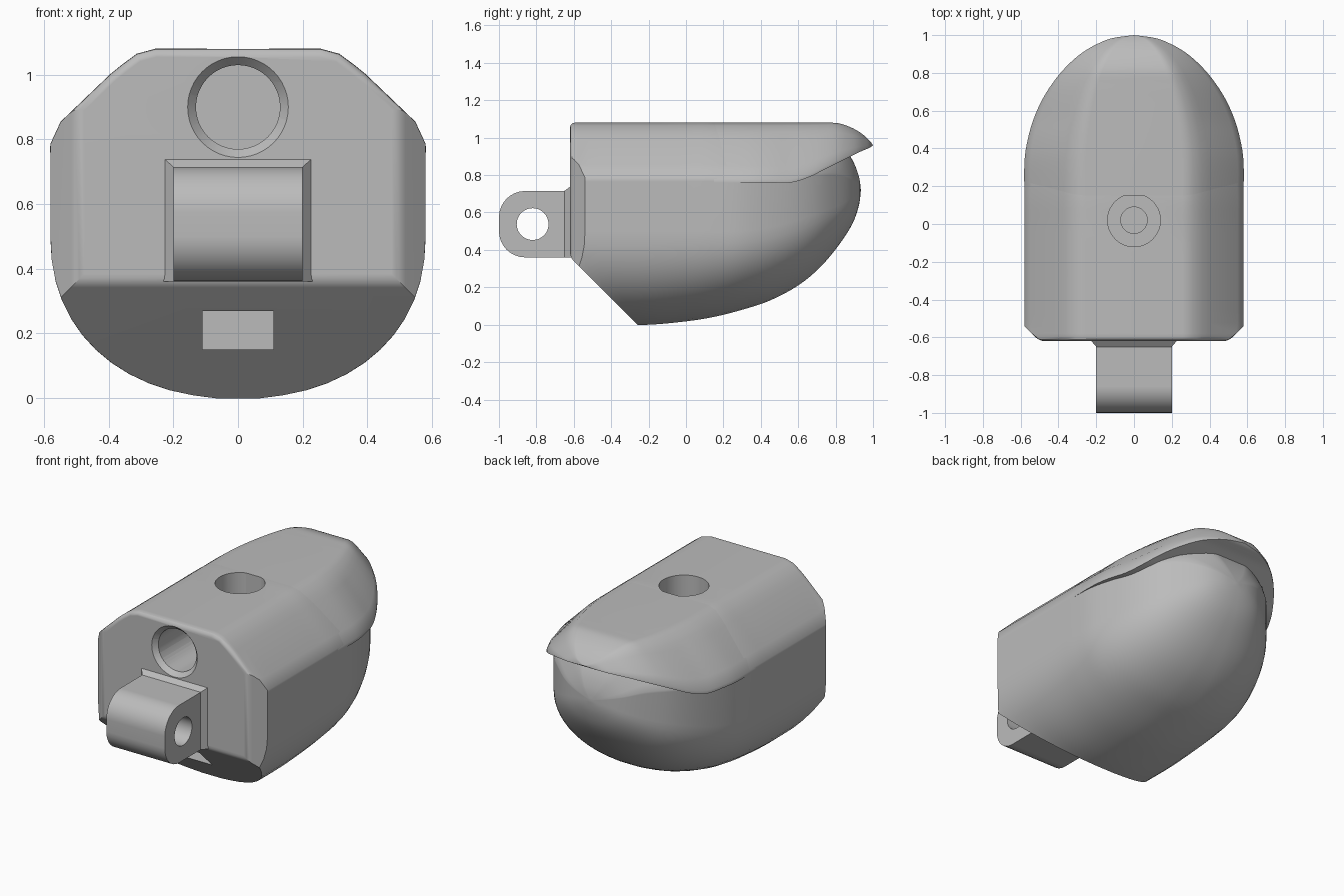
import bpy, bmesh, math
from mathutils import Vector, Matrix

old = bpy.data.objects.get("Cube")
if old:
    bpy.data.objects.remove(old, do_unlink=True)

grey = bpy.data.materials.new("plain grey")
grey.use_nodes = True
colour = (0.5, 0.5, 0.5, 1)
grey.diffuse_color = colour
grey.node_tree.nodes["Principled BSDF"].inputs["Base Color"].default_value = colour


def finish(bm, name, material=True):
    bmesh.ops.recalc_face_normals(bm, faces=bm.faces)
    mesh = bpy.data.meshes.new(name)
    bm.to_mesh(mesh)
    bm.free()
    obj = bpy.data.objects.new(name, mesh)
    bpy.context.collection.objects.link(obj)
    if material:
        mesh.materials.append(grey)
    return obj


def select(obj):
    bpy.ops.object.select_all(action='DESELECT')
    obj.select_set(True)
    bpy.context.view_layer.objects.active = obj


def smooth(obj, angle=30):
    select(obj)
    bpy.ops.object.shade_smooth_by_angle(angle=math.radians(angle))
    mod = obj.modifiers.new("even normals", 'WEIGHTED_NORMAL')
    mod.keep_sharp = True


def cut(obj, cutter):
    select(obj)
    mod = obj.modifiers.new("cut", 'BOOLEAN')
    mod.operation = 'DIFFERENCE'
    mod.solver = 'EXACT'
    mod.object = cutter
    bpy.ops.object.modifier_apply(modifier=mod.name)
    bpy.data.objects.remove(cutter, do_unlink=True)


def cylinder(r1, r2, start, end):
    # Round cutter running from start to end
    a, b = Vector(start), Vector(end)
    bm = bmesh.new()
    turn = (b - a).to_track_quat('Z', 'Y').to_matrix().to_4x4()
    bmesh.ops.create_cone(bm, cap_ends=True, segments=48, radius1=r1, radius2=r2,
                          depth=(b - a).length,
                          matrix=Matrix.Translation((a + b) / 2) @ turn)
    return finish(bm, "cutter", False)


def refine(rows, steps=4):
    # Catmull-Rom curve through the station rows
    out = []
    for i in range(len(rows) - 1):
        p = [rows[max(0, min(len(rows) - 1, i + k))] for k in (-1, 0, 1, 2)]
        for s in range(steps):
            t = s / steps
            out.append([b + t / 2 * (c - a + t * (2*a - 5*b + 4*c - d + t * (3*(b - c) + d - a)))
                        for a, b, c, d in zip(*p)])
    return out + [list(rows[-1])]


# Upper section from side wall to flat top, as fractions of width and height
SHOULDER = [(1, 0), (1, .06), (.945, .28), (.68, .75), (.62, .84), (.54, .95), (.44, 1)]


def loft(rows, section):
    bm = bmesh.new()
    rings = []
    for row in refine(rows):
        half = section(*row[1:])
        pts = half + [(-x, z) for x, z in reversed(half)]
        rings.append([bm.verts.new((x, row[0], z)) for x, z in pts])
    n = len(rings[0])
    for a, b in zip(rings, rings[1:]):
        for i in range(n):
            j = (i + 1) % n
            bm.faces.new((a[i], a[j], b[j], b[i]))
    bm.faces.new(rings[0])
    bmesh.ops.remove_doubles(bm, verts=bm.verts, dist=1e-4)
    bmesh.ops.recalc_face_normals(bm, faces=bm.faces)
    return bm


def body_section(w, bottom, middle, top):
    half = []
    for k in range(13):
        a = math.radians(5 + 85 * k / 12)
        half.append((w * math.sin(a) ** (2 / 2.2),
                     middle - (middle - bottom) * max(0, math.cos(a)) ** (2 / 2.2)))
    half[0] = (half[0][0], bottom)
    base = middle + (top - middle) * .46
    return half + [(w * u, base + (top - base) * v) for u, v in SHOULDER]


def hood_section(w, edge, top):
    return [(w * .5, edge)] + [(w * u, edge + (top - edge) * v) for u, v in SHOULDER]


# Main body: y, half width, bottom, widest height, top
body_rows = [
    (-.62, .58, 0, .5, 1.08), (-.4, .58, 0, .5, 1.08), (-.2, .58, 0, .5, 1.08),
    (0, .58, .018, .5, 1.08), (.15, .58, .042, .5, 1.08), (.3, .572, .08, .5, 1.07),
    (.45, .535, .13, .52, 1.06), (.6, .475, .21, .56, 1.05), (.72, .40, .31, .6, 1.03),
    (.82, .30, .43, .64, .98), (.89, .20, .54, .68, .88), (.925, .10, .64, .71, .79),
    (.935, 0, .72, .72, .72)]
bm = loft(body_rows, body_section)
# Sloped chin and chamfered front corners
for co, no in (((0, -.62, .36), (0, -1, -1)),
               ((.5, -.62, 0), (1, -1, 0)), ((-.5, -.62, 0), (-1, -1, 0))):
    bmesh.ops.bisect_plane(bm, geom=bm.verts[:] + bm.edges[:] + bm.faces[:],
                           plane_co=co, plane_no=Vector(no).normalized(), clear_outer=True)
    bmesh.ops.holes_fill(bm, edges=[e for e in bm.edges if e.is_boundary], sides=0)
bmesh.ops.recalc_face_normals(bm, faces=bm.faces)
bm.normal_update()
rim = {e for f in bm.faces if f.normal.y < -.99 for e in f.edges}
bmesh.ops.bevel(bm, geom=list(rim), offset=.025, segments=3, profile=.5, affect='EDGES')
body = finish(bm, "body")

# Front socket with flared rim, stepped top socket, chin pocket
cut(body, cylinder(.13, .13, (0, -.7, .9), (0, -.2, .9)))
cut(body, cylinder(.165, .128, (0, -.63, .9), (0, -.59, .9)))
cut(body, cylinder(.14, .14, (0, .02, 1.2), (0, .02, .94)))
cut(body, cylinder(.07, .07, (0, .02, 1), (0, .02, .82)))
bm = bmesh.new()
bmesh.ops.create_cube(bm, matrix=Matrix.Translation((0, -.45, .21)) @ Matrix.Diagonal((.22, .3, .12, 1)))
cut(body, finish(bm, "cutter", False))
smooth(body)

# Hood over the back: y, half width, lower edge, top
hood_rows = [
    (.15, .58, .76, 1.08), (.33, .58, .76, 1.08), (.45, .562, .76, 1.08), (.56, .53, .76, 1.08),
    (.66, .485, .79, 1.08), (.74, .435, .83, 1.08), (.81, .38, .865, 1.078),
    (.87, .32, .895, 1.06), (.92, .255, .92, 1.035), (.96, .18, .937, 1.005),
    (.985, .11, .948, .98), (1, 0, .96, .96)]
hood = finish(loft(hood_rows, hood_section), "hood")
smooth(hood)

# Mounting lug with rounded nose and pin hole
bm = bmesh.new()
outline = [(-.6, .36), (-.6, .715)]
for cz, start in ((.575, 90), (.5, 180)):
    for k in range(9):
        a = math.radians(start + 90 * k / 8)
        outline.append((-.86 + .14 * math.cos(a), cz + .14 * math.sin(a)))
face = bm.faces.new([bm.verts.new((-.2, y, z)) for y, z in outline])
side = bmesh.ops.extrude_face_region(bm, geom=[face])
bmesh.ops.translate(bm, vec=(.4, 0, 0), verts=[v for v in side["geom"] if isinstance(v, bmesh.types.BMVert)])
lug = finish(bm, "mounting_lug")
cut(lug, cylinder(.085, .085, (-.4, -.82, .538), (.4, -.82, .538)))
smooth(lug)

# Flared foot where the lug meets the body
bm = bmesh.new()
bmesh.ops.create_cube(bm, size=2)
for v in bm.verts:
    back = v.co.y > 0
    v.co = (v.co.x * (.23 if back else .2), -.615 if back else -.65,
            (.742 if back else .715) if v.co.z > 0 else .36)
finish(bm, "lug_foot")
